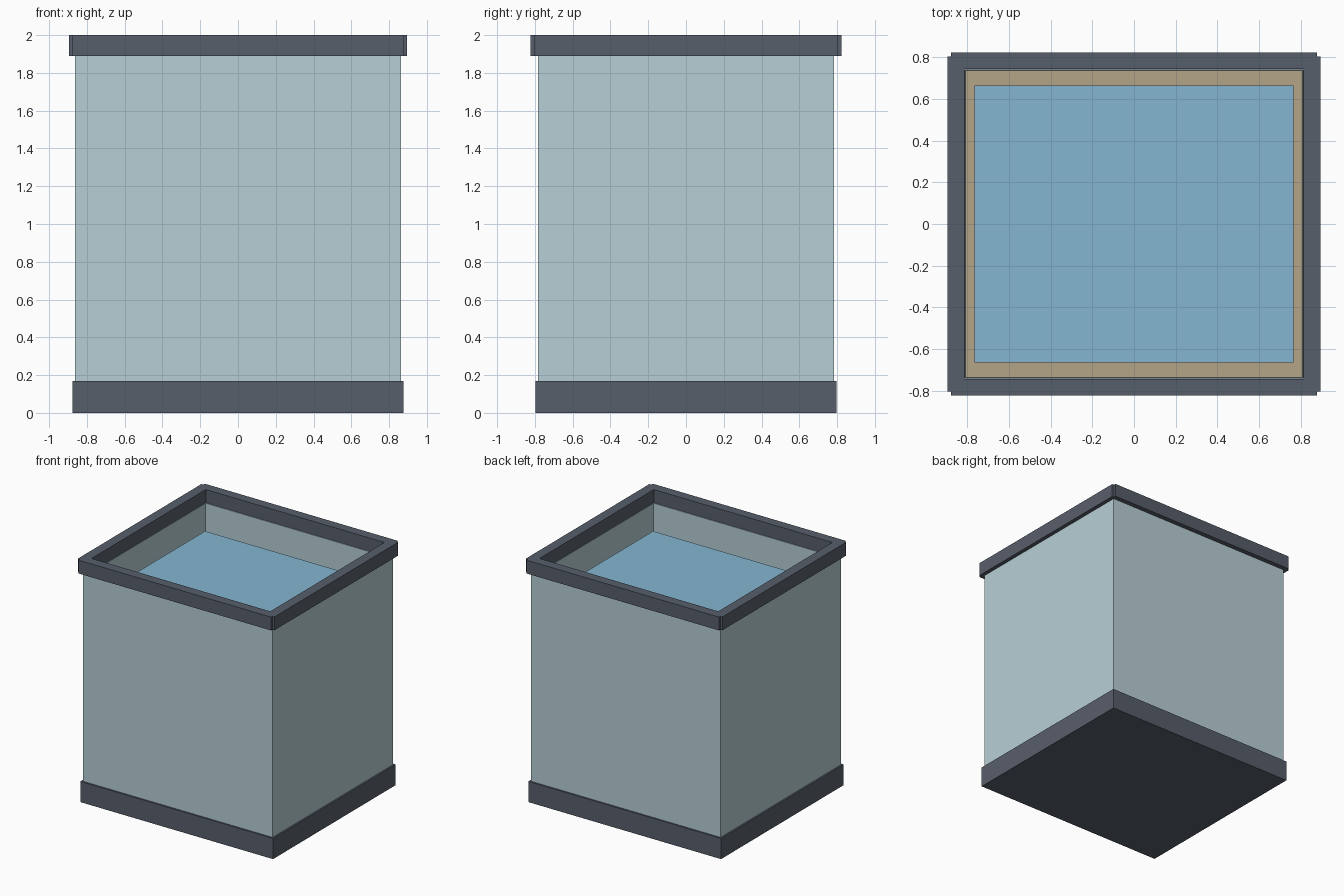
import bpy

if "Cube" in bpy.data.objects:
    bpy.data.objects.remove(bpy.data.objects["Cube"])


def material(name, rgb):
    m = bpy.data.materials.new(name)
    m.diffuse_color = tuple((c / 255) ** 2.2 for c in rgb) + (1.0,)
    m.use_nodes = True
    m.node_tree.nodes["Principled BSDF"].inputs["Base Color"].default_value = m.diffuse_color
    return m


DARK = material("dark_plastic", (88, 95, 106))
GLASS = material("glass", (182, 206, 213))
SAND = material("sand", (178, 163, 135))
WATER = material("water", (130, 180, 208))


def box(name, hx, hy, z0, z1, mat):
    bpy.ops.mesh.primitive_cube_add(size=1, location=(0, 0, (z0 + z1) / 2))
    ob = bpy.context.object
    ob.name = name
    ob.scale = (2 * hx, 2 * hy, z1 - z0)
    bpy.ops.object.transform_apply(location=False, rotation=False, scale=True)
    ob.data.materials.append(mat)
    return ob


def rect(hx, hy):
    return [(-hx, -hy), (hx, -hy), (hx, hy), (-hx, hy)]


def frame(name, outer, inner, z0, z1, mat):
    """Extruded outline with a hole, turned into a mesh."""
    cu = bpy.data.curves.new(name, 'CURVE')
    cu.dimensions = '2D'
    cu.fill_mode = 'BOTH'
    cu.extrude = (z1 - z0) / 2
    for pts in (outer, inner):
        sp = cu.splines.new('POLY')
        sp.points.add(len(pts) - 1)
        for p, (x, y) in zip(sp.points, pts):
            p.co = (x, y, 0, 1)
        sp.use_cyclic_u = True
    ob = bpy.data.objects.new(name, cu)
    bpy.context.collection.objects.link(ob)
    ob.location.z = (z0 + z1) / 2
    bpy.ops.object.select_all(action='DESELECT')
    ob.select_set(True)
    bpy.context.view_layer.objects.active = ob
    bpy.ops.object.convert(target='MESH')
    ob = bpy.context.object
    ob.data.materials.clear()
    ob.data.materials.append(mat)
    for poly in ob.data.polygons:
        poly.use_smooth = False
    return ob


# Solid base
box("base", 0.877, 0.797, 0.0, 0.17, DARK)

# Four glass walls
frame("glass_walls", rect(0.863, 0.783), rect(0.81, 0.737), 0.17, 1.89, GLASS)

# Sand bed and the water above it
box("sand_bed", 0.808, 0.735, 0.17, 0.30, SAND)
box("water", 0.765, 0.665, 0.30, 1.70, WATER)

# Top rim: front/back bars and side bars meet in small notched corners
corner = [(0.895, 0.803), (0.877, 0.803), (0.877, 0.822)]
outline = (corner
           + [(-x, y) for x, y in reversed(corner)]
           + [(-x, -y) for x, y in corner]
           + [(x, -y) for x, y in reversed(corner)])
frame("top_rim", outline, rect(0.813, 0.742), 1.89, 2.0, DARK)
